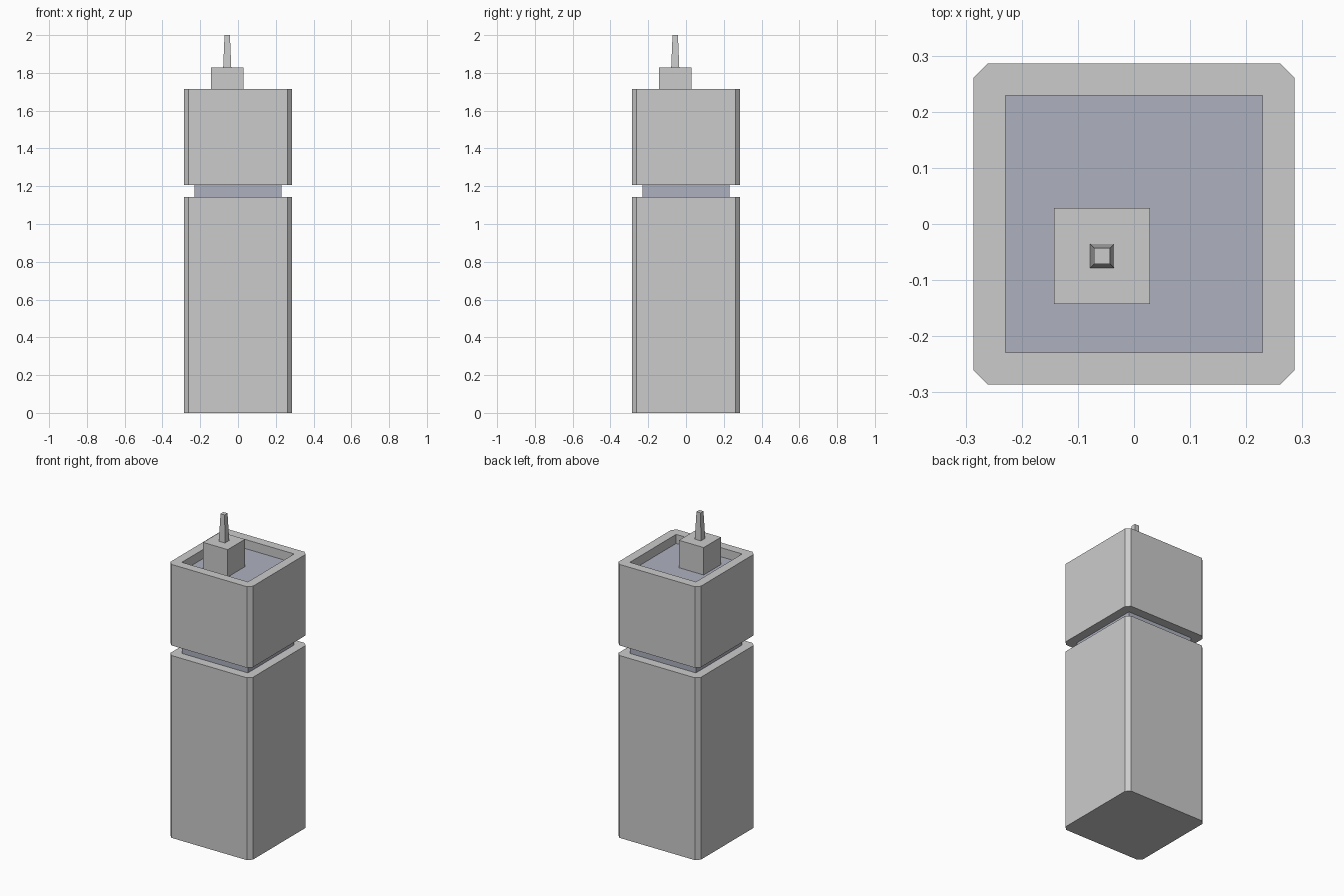
import bpy, bmesh
from mathutils import Vector

if "Cube" in bpy.data.objects:
    bpy.data.objects.remove(bpy.data.objects["Cube"])


def block(name, half, z0, z1, centre=(0, 0), chamfer=0, top=1.0):
    """Square block, optionally with chamfered upright edges and a tapered top."""
    bm = bmesh.new()
    bmesh.ops.create_cube(bm, size=2)
    for v in bm.verts:
        s = half * (top if v.co.z > 0 else 1)
        v.co = Vector((centre[0] + v.co.x * s, centre[1] + v.co.y * s,
                       z1 if v.co.z > 0 else z0))
    if chamfer:
        upright = [e for e in bm.edges
                   if abs(e.verts[0].co.z - e.verts[1].co.z) > 1e-4]
        bmesh.ops.bevel(bm, geom=upright, offset=chamfer, offset_type='OFFSET',
                        segments=1, profile=0.5, affect='EDGES')
    bmesh.ops.recalc_face_normals(bm, faces=bm.faces)
    mesh = bpy.data.meshes.new(name)
    bm.to_mesh(mesh)
    bm.free()
    obj = bpy.data.objects.new(name, mesh)
    bpy.context.collection.objects.link(obj)
    return obj


HALF, CORE, CHAMFER = 0.286, 0.229, 0.025
OFFSET = (-0.057, -0.057)

# Main tower blocks
block("lower_tower", HALF, 0, 1.143, chamfer=CHAMFER)
upper = block("upper_tower", HALF, 1.206, 1.714, chamfer=CHAMFER)

# Square shaft through the upper block leaves a parapet around the roof
cutter = block("shaft_cutter", CORE, 1.1, 1.8)
cutter.hide_render = True
cutter.hide_viewport = True
cut = upper.modifiers.new("shaft", 'BOOLEAN')
cut.operation = 'DIFFERENCE'
cut.solver = 'EXACT'
cut.object = cutter

# Recessed core: dark band between the blocks and sunken roof
core = block("recessed_core", CORE, 1.143, 1.657)
mat = bpy.data.materials.new("blue_grey")
mat.diffuse_color = (0.42, 0.44, 0.52, 1)
mat.use_nodes = True
mat.node_tree.nodes["Principled BSDF"].inputs["Base Color"].default_value = mat.diffuse_color
core.data.materials.append(mat)

# Rooftop housing and tapered mast
block("roof_housing", 0.0855, 1.657, 1.829, OFFSET)
block("mast", 0.0214, 1.829, 2.0, OFFSET, top=0.667)
